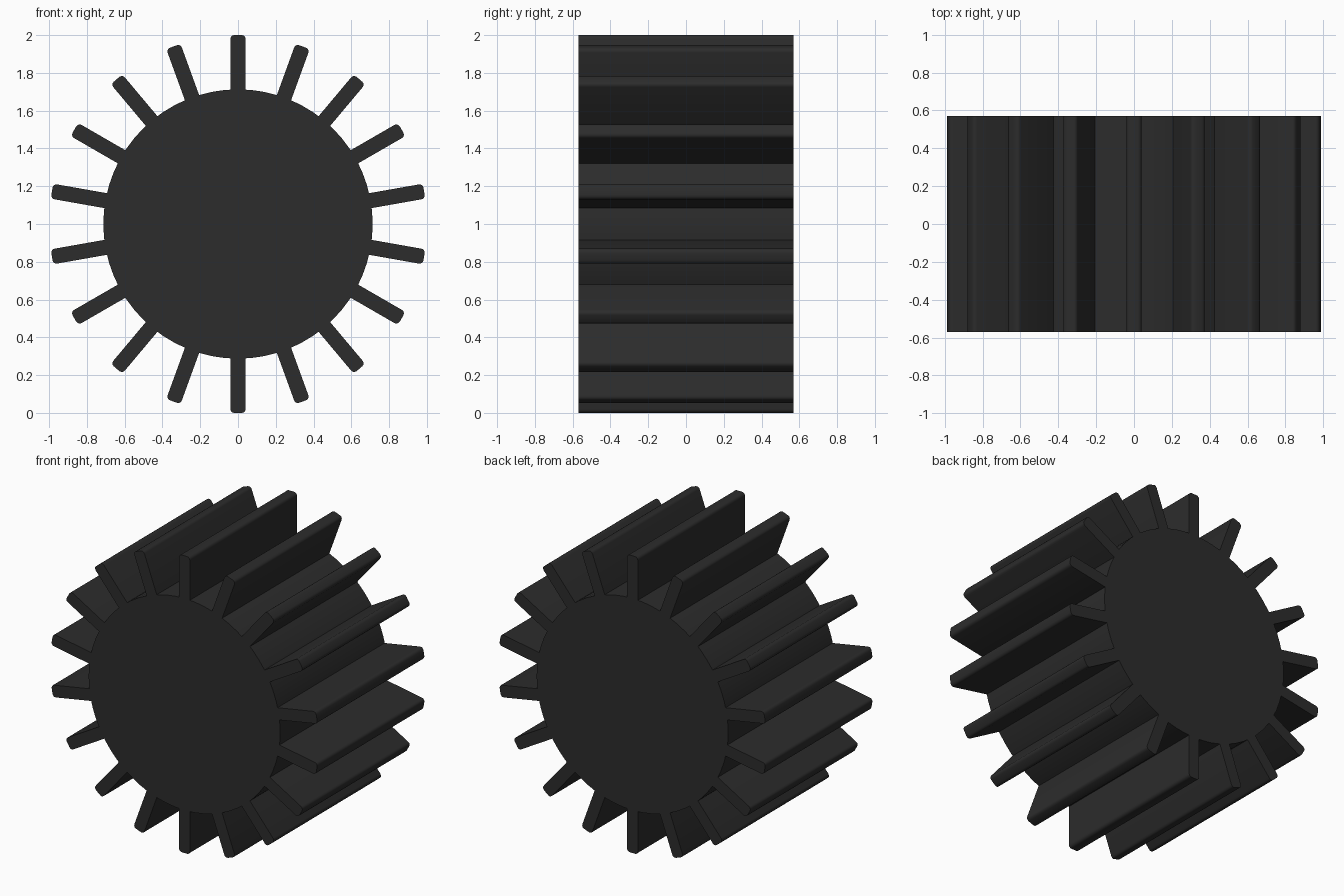
import bpy, bmesh, math
from mathutils import Matrix, Vector

if "Cube" in bpy.data.objects:
    bpy.data.objects.remove(bpy.data.objects["Cube"])

CENTRE_Z = 1.0
HALF_DEPTH = 0.57
CORE_R, FIN_R = 0.713, 1.0
FIN_COUNT, FIN_HALF_W, ROUND = 18, 0.04, 0.02

mat = bpy.data.materials.new("dark_rubber")
mat.diffuse_color = (0.025, 0.025, 0.025, 1)
mat.use_nodes = True
mat.node_tree.nodes["Principled BSDF"].inputs["Base Color"].default_value = mat.diffuse_color


def extrude_profile(name, points):
    """Extrude an x/z outline along y through the full depth."""
    bm = bmesh.new()
    face = bm.faces.new([bm.verts.new((x, -HALF_DEPTH, z)) for x, z in points])
    ext = bmesh.ops.extrude_face_region(bm, geom=[face])
    verts = [v for v in ext["geom"] if isinstance(v, bmesh.types.BMVert)]
    bmesh.ops.translate(bm, verts=verts, vec=(0, 2 * HALF_DEPTH, 0))
    bmesh.ops.recalc_face_normals(bm, faces=bm.faces)
    mesh = bpy.data.meshes.new(name)
    bm.to_mesh(mesh)
    bm.free()
    mesh.materials.append(mat)
    mesh.shade_smooth()
    mesh.set_sharp_from_angle(angle=math.radians(35))
    obj = bpy.data.objects.new(name, mesh)
    bpy.context.collection.objects.link(obj)
    return obj


# Solid round core
core = extrude_profile("core", [
    (CORE_R * math.cos(a), CORE_R * math.sin(a))
    for a in (2 * math.pi * i / 64 for i in range(64))])
core.location.z = CENTRE_Z

# Fin outline with rounded outer corners, root sunk just into the core
outline = [(-FIN_HALF_W, 0.70), (FIN_HALF_W, 0.70)]
for side, start in ((1, 0), (-1, 90)):
    for k in range(4):
        a = math.radians(start + 30 * k)
        outline.append((side * (FIN_HALF_W - ROUND) + ROUND * math.cos(a),
                        FIN_R - ROUND + ROUND * math.sin(a)))

# Fins spaced evenly around the core
fin = extrude_profile("fin_1", outline)
fin.location.z = CENTRE_Z
for i in range(1, FIN_COUNT):
    copy = bpy.data.objects.new(f"fin_{i + 1}", fin.data)
    copy.location.z = CENTRE_Z
    copy.rotation_euler.y = 2 * math.pi * i / FIN_COUNT
    bpy.context.collection.objects.link(copy)
